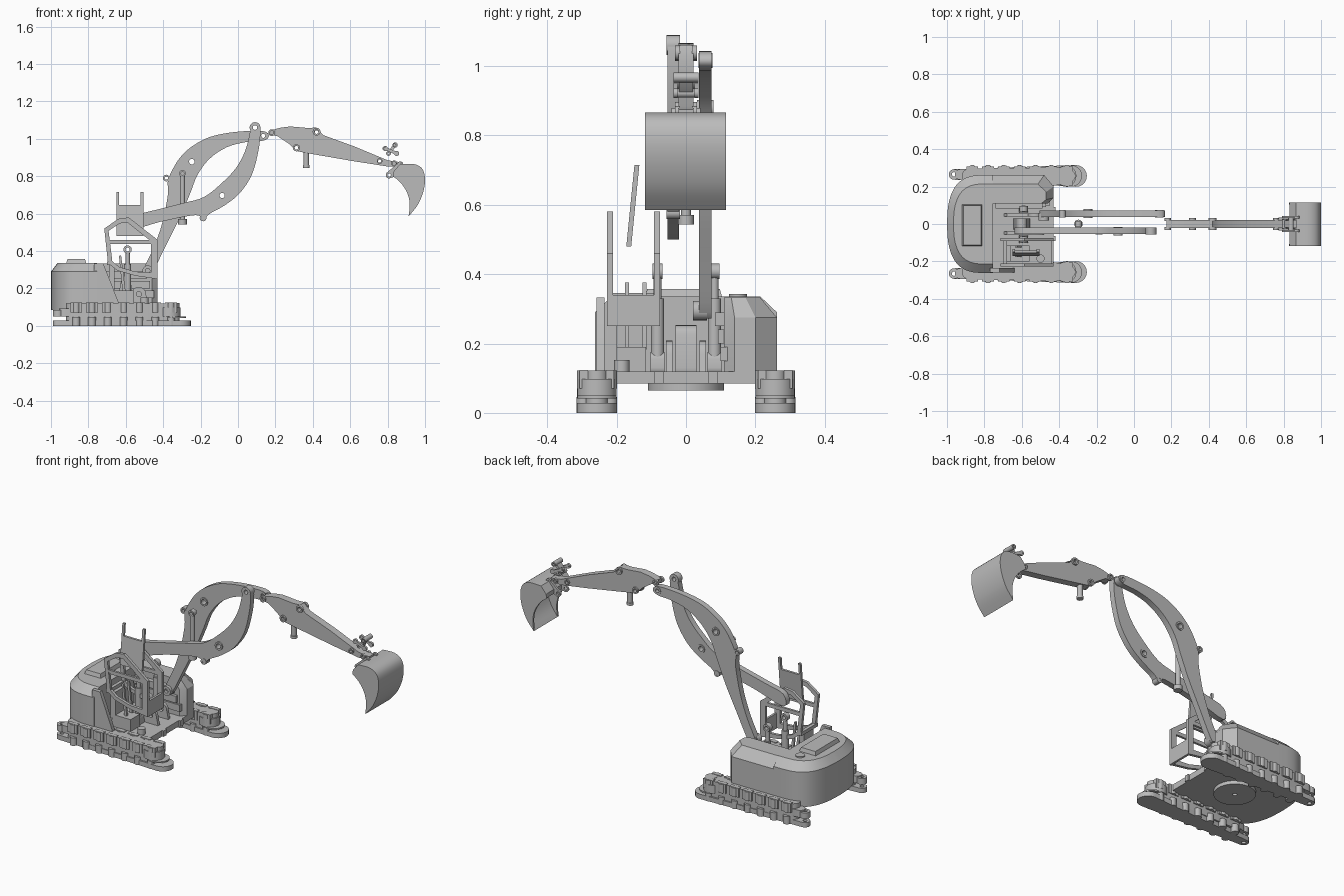
import bpy, bmesh, math
from mathutils import Vector

if "Cube" in bpy.data.objects:
    bpy.data.objects.remove(bpy.data.objects["Cube"])

grey = bpy.data.materials.new("machine grey")
grey.diffuse_color = (0.5, 0.5, 0.5, 1)
grey.use_nodes = True
grey.node_tree.nodes["Principled BSDF"].inputs["Base Color"].default_value = grey.diffuse_color


def finish(name, bm):
    bmesh.ops.remove_doubles(bm, verts=bm.verts, dist=1e-5)
    bmesh.ops.recalc_face_normals(bm, faces=bm.faces)
    me = bpy.data.meshes.new(name)
    bm.to_mesh(me)
    bm.free()
    me.materials.clear()
    me.materials.append(grey)
    ob = bpy.data.objects.new(name, me)
    bpy.context.collection.objects.link(ob)
    bpy.ops.object.select_all(action='DESELECT')
    ob.select_set(True)
    bpy.context.view_layer.objects.active = ob
    bpy.ops.object.shade_smooth_by_angle(angle=math.radians(30))
    return ob


def slab(name, loops, axis, lo, hi):
    """Flat plate from an outline plus hole loops, thick along one axis."""
    cu = bpy.data.curves.new(name, 'CURVE')
    cu.dimensions = '2D'
    cu.fill_mode = 'BOTH'
    cu.extrude = (hi - lo) / 2
    for pts in loops:
        sp = cu.splines.new('POLY')
        sp.points.add(len(pts) - 1)
        for p, (u, v) in zip(sp.points, pts):
            p.co = (u, v, 0, 1)
        sp.use_cyclic_u = True
    tmp = bpy.data.objects.new(name + " helper", cu)
    bpy.context.collection.objects.link(tmp)
    me = bpy.data.meshes.new_from_object(tmp.evaluated_get(bpy.context.evaluated_depsgraph_get()))
    bpy.data.objects.remove(tmp)
    bm = bmesh.new()
    bm.from_mesh(me)
    for v in bm.verts:
        a, b, c = v.co.x, v.co.y, v.co.z + (lo + hi) / 2
        v.co = {'x': (c, a, b), 'y': (a, c, b), 'z': (a, b, c)}[axis]
    return finish(name, bm)


def loft(name, levels):
    """Stack of matching outlines, each (points, z)."""
    bm = bmesh.new()
    rings = [[bm.verts.new((x, y, z)) for x, y in pts] for pts, z in levels]
    n = len(rings[0])
    for a, b in zip(rings, rings[1:]):
        for i in range(n):
            bm.faces.new((a[i], a[(i + 1) % n], b[(i + 1) % n], b[i]))
    bm.faces.new(rings[0])
    bm.faces.new(rings[-1])
    return finish(name, bm)


def circ(u, v, r, n=20):
    return [(u + r * math.cos(2 * math.pi * i / n), v + r * math.sin(2 * math.pi * i / n)) for i in range(n)]


def capsule(a, b, ra, rb, n=10):
    t = math.atan2(b[1] - a[1], b[0] - a[0])
    arc = lambda c, r, s: [(c[0] + r * math.cos(s + math.pi * i / n), c[1] + r * math.sin(s + math.pi * i / n))
                           for i in range(n + 1)]
    return arc(b, rb, t - math.pi / 2) + arc(a, ra, t + math.pi / 2)


def smooth(pts, k=4, closed=True):
    """Catmull-Rom curve through the points."""
    out, n = [], len(pts)
    P = [Vector(p) for p in pts]
    get = (lambda i: P[i % n]) if closed else (lambda i: P[max(0, min(n - 1, i))])
    for i in range(n if closed else n - 1):
        a, b, c, d = get(i - 1), get(i), get(i + 1), get(i + 2)
        for j in range(k):
            t = j / k
            q = 0.5 * (2 * b + (c - a) * t + (2 * a - 5 * b + 4 * c - d) * t * t + (3 * b - a - 3 * c + d) * t ** 3)
            out.append((q.x, q.y))
    return out if closed else out + [tuple(pts[-1])]


def box(name, x0, x1, y0, y1, z0, z1):
    return slab(name, [[(x0, y0), (x1, y0), (x1, y1), (x0, y1)]], 'z', z0, z1)


def ring(name, x, z, r, hole, y0, y1):
    return slab(name, [circ(x, z, r), circ(x, z, hole)], 'y', y0, y1)


def scaled(pts, c, sx, sy):
    return [(c[0] + (x - c[0]) * sx, c[1] + (y - c[1]) * sy) for x, y in pts]


# Rear housing with chamfered rim, lid and cap
half = smooth([(-1, 0), (-.993, .1), (-.968, .18), (-.925, .232), (-.86, .258), (-.755, .262)], 4, False)
plan = half + [(x, -y) for x, y in reversed(half[1:])]
loft("rear_housing", [(plan, .085), (plan, .29), (scaled(plan, (-.755, 0), .86, .82), .335)])
lid = [(-.92, -.12), (-.81, -.12), (-.81, .105), (-.92, .105)]
loft("engine_lid", [(lid, .33), (scaled(lid, (-.865, 0), .85, .93), .357)])
slab("filler_cap", [circ(-.85, .15, .026)], 'z', .33, .342)

# Forward side housing, floor and turntable
side = [(-.76, .11), (-.46, .11), (-.43, .14), (-.43, .20), (-.48, .262), (-.76, .262)]
loft("side_housing", [(side, .085), (side, .275), (scaled(side, (-.76, .11), .88, .68), .333)])
for i in range(3):
    box("housing_step", -.74, -.45 - .02 * i, .10 - .008 * i, .13, .15 + .05 * i, .19 + .05 * i)
slab("floor_plate", [[(-.77, -.262), (-.5, -.262), (-.43, -.2), (-.43, .2), (-.5, .26), (-.77, .26)]],
     'z', .085, .12)
slab("side_skirt", [[(-.77, .1), (-.77, .333), (-.72, .333), (-.64, .13), (-.64, .1)]], 'y', -.258, -.235)
slab("turntable", [circ(-.68, 0, .11, 40), circ(-.68, 0, .012)], 'z', .065, .086)

# Swing mount between the boom cylinders
slab("swing_post", [capsule((-.6, .13), (-.6, .225), .045, .028)], 'y', -.03, .03)
for s in (-1, 1):
    slab("mount_bracket", [[(-.7, .11), (-.48, .11)] + [(x, z) for x, z in circ(-.53, .17, .038, 16)[:9]]
                           + [(-.68, .15)], circ(-.53, .17, .014)], 'y', s * .048 - .009, s * .048 + .009)
    box("mount_foot", -.47, -.42, s * .078 - .014, s * .078 + .014, .085, .12)
    # Lift cylinder standing on the floor
    slab("lift_cylinder", [circ(-.59, s * .082, .019)], 'z', .15, .33)
    slab("lift_rod", [circ(-.59, s * .082, .012)], 'z', .32, .39)
    ring("lift_rod_eye", -.59, .408, .022, .011, s * .082 - .014, s * .082 + .014)
    slab("lift_base", [capsule((-.59, .13), (-.59, .155), .024, .02)], 'y', s * .082 - .02, s * .082 + .02)

# Cab: two open side frames joined by a low front panel
frame = [(-.715, .52), (-.64, .572), (-.585, .58), (-.43, .46), (-.43, .25), (-.55, .268), (-.645, .295), (-.695, .335)]
opening = [(-.692, .508), (-.632, .548), (-.59, .552), (-.465, .452), (-.465, .285), (-.55, .29), (-.635, .315),
           (-.672, .345)]
for y in (-.228, -.092):
    slab("cab_side_frame", [frame, opening], 'y', y, y + .017)
    box("cab_rail", -.70, -.44, y + .002, y + .015, .438, .460)
box("cab_front_panel", -.443, -.43, -.228, -.075, .25, .34)
box("cab_rear_bar", -.70, -.68, -.228, -.075, .325, .345)
box("seat_base", -.68, -.56, -.2, -.115, .12, .19)
box("seat_back", -.69, -.66, -.2, -.115, .17, .325)
slab("pedal_mount", [circ(-.5, -.185, .022)], 'z', .11, .152)
for y in (-.17, -.12):
    slab("control_lever", [capsule((-.61, .19), (-.63, .37), .008, .006)], 'y', y - .006, y + .006)

# Raised leaning window panel with two posts
panel = slab("window_panel", [[(-.65, .48), (-.505, .48), (-.505, .715), (-.52, .715), (-.52, .645), (-.637, .645),
                               (-.637, .715), (-.65, .715)]], 'y', -.160, -.146)
for v in panel.data.vertices:
    v.co.y += (v.co.z - .6) * .1

# Two curved boom plates
boom_a = smooth([(-.505, .30), (-.45, .42), (-.405, .55), (-.375, .70), (-.375, .775), (-.345, .845), (-.305, .905),
                 (-.245, .96), (-.15, 1.01), (-.02, 1.036), (.13, 1.042), (.165, 1.015), (.135, .99), (.04, .982),
                 (-.06, .955), (-.15, .895), (-.215, .81), (-.255, .71), (-.31, .58), (-.38, .44), (-.455, .29),
                 (-.48, .275)])
slab("boom_far_plate", [boom_a, circ(-.247, .878, .015), circ(.135, 1.016, .011)], 'y', .038, .073)
ring("boom_far_pivot", -.247, .878, .024, .015, .032, .079)
ring("boom_far_tip", .135, 1.016, .022, .011, .036, .076)
ring("boom_far_lug", -.383, .79, .018, .009, .036, .076)
ring("boom_far_foot", -.483, .295, .028, .012, .02, .06)
boom_b = smooth([(-.62, .572), (-.5, .605), (-.29, .657), (-.18, .69), (-.085, .765), (-.01, .845), (.04, .94),
                 (.065, 1.04), (.075, 1.082), (.11, 1.082), (.12, 1.04), (.11, .94), (.075, .81), (.01, .71),
                 (-.07, .645), (-.15, .6), (-.19, .562), (-.225, .592), (-.42, .555), (-.62, .50)])
slab("boom_near_plate", [boom_b, circ(-.085, .697, .014), circ(.091, 1.06, .012)], 'y', -.054, -.020)
ring("boom_near_pivot", -.085, .697, .024, .014, -.062, -.016)
ring("boom_near_tip", .091, 1.06, .029, .012, -.056, -.018)
ring("boom_near_lug", -.187, .577, .018, .009, -.056, -.018)

# Loose cylinder hanging at the boom
slab("arm_cylinder", [circ(-.297, 0, .014)], 'z', .56, .80)
slab("arm_cylinder_cap", [circ(-.297, 0, .023)], 'z', .543, .57)
ring("arm_cylinder_eye", -.297, .815, .018, .009, -.014, .014)

# Stick with pin bosses and short cylinder
stick = [(.175, 1.045), (.23, 1.06), (.28, 1.066), (.37, 1.058), (.42, 1.06), (.455, 1.02), (.62, .96), (.80, .885),
         (.87, .875), (.87, .855), (.80, .852), (.62, .88), (.40, .918), (.36, .925), (.31, .935), (.27, .975),
         (.21, 1.015), (.175, 1.02)]
slab("stick", [stick, circ(.42, 1.035, .010), circ(.312, .952, .010), circ(.757, .881, .009)], 'y', -.022, .022)
for x, z, r in ((.18, 1.033, .018), (.42, 1.038, .021), (.312, .952, .019), (.757, .881, .015), (.835, .868, .016)):
    for y in (-.031, .017):
        ring("stick_boss", x, z, r, r * .55, y, y + .014)
slab("stick_cylinder", [circ(.365, 0, .015)], 'z', .85, .94)
slab("stick_cylinder_cap", [circ(.365, 0, .018)], 'z', .845, .86)

# Bucket: curved shell, two cheeks, hanger ears
back = smooth([(.865, .864), (.94, .865), (.985, .84), (1.0, .785), (.99, .715), (.96, .645), (.912, .585)], 4, False)
inner = [(.905 + (x - .905) * .87, z - (.012 if z > .82 else 0)) for x, z in back[:-1]]
slab("bucket_shell", [back + list(reversed(inner))], 'y', -.118, .115)
mouth = smooth([(.912, .585), (.918, .65), (.905, .71), (.87, .765), (.828, .80)], 4, False)
for y in (-.118, .103):
    slab("bucket_cheek", [back + mouth[1:] + [(.832, .825)]], 'y', y, y + .012)
slab("bucket_floor", [[(.832, .80), (.832, .825), (.865, .864), (.90, .864), (.875, .85), (.845, .81)]],
     'y', -.118, .115)
for y in (-.042, .030):
    slab("bucket_ear", [capsule((.808, .806), (.865, .84), .018, .03), circ(.808, .806, .009)], 'y', y, y + .012)
    ring("bucket_ear_pin", .868, .863, .016, .008, y, y + .012)

# Small bucket links above the stick end
for y in (-.036, .024):
    slab("bucket_link", [capsule((.79, .947), (.848, .922), .008, .008)], 'y', y, y + .012)
    ring("link_eye", .787, .948, .014, .007, y, y + .012)
    ring("link_eye", .848, .922, .014, .007, y, y + .012)
slab("link_bar", [capsule((.812, .93), (.838, .966), .008, .008)], 'y', -.02, .02)
ring("link_bar_eye", .84, .967, .014, .007, -.036, .036)
ring("link_bar_eye", .805, .922, .013, .006, -.026, .026)

# Tracks: base plate, upper beam, rollers along the edge, round ends
for s in (-1, 1):
    y = .257 * s
    slab("track_base", [capsule((-.962, .265 * s), (-.86, y), .028, .045) [11:] +
                        capsule((-.86, y), (-.31, y), .045, .058)[:11], circ(-.962, .265 * s, .012)], 'z', 0, .028)
    slab("track_beam", [capsule((-.88, y), (-.38, y), .04, .045)], 'z', .028, .12)
    slab("track_rear_link", [capsule((-.93, .265 * s), (-.86, y), .028, .04)], 'z', .05, .092)
    slab("track_rear_boss", [circ(-.962, .265 * s, .028), circ(-.962, .265 * s, .012)], 'z', .05, .085)
    slab("track_front_link", [circ(-.365, y, .057, 28)], 'z', .05, .098)
    slab("track_front_plate", [circ(-.335, y, .057, 28)], 'z', .042, .05)
    slab("track_front_hub", [circ(-.345, y, .032, 24)], 'z', .028, .122)
    for i in range(7):
        x = -.865 + i * .0845
        for dy in (-.038, .038):
            slab("track_roller", [circ(x, y + dy, .021, 14)], 'z', 0, .046)
            box("track_lug", x - .031, x + .031, y + dy - .012, y + dy + .012, .07, .124)
            slab("track_roller_top", [circ(x, y + dy, .020, 14)], 'z', .07, .122)
